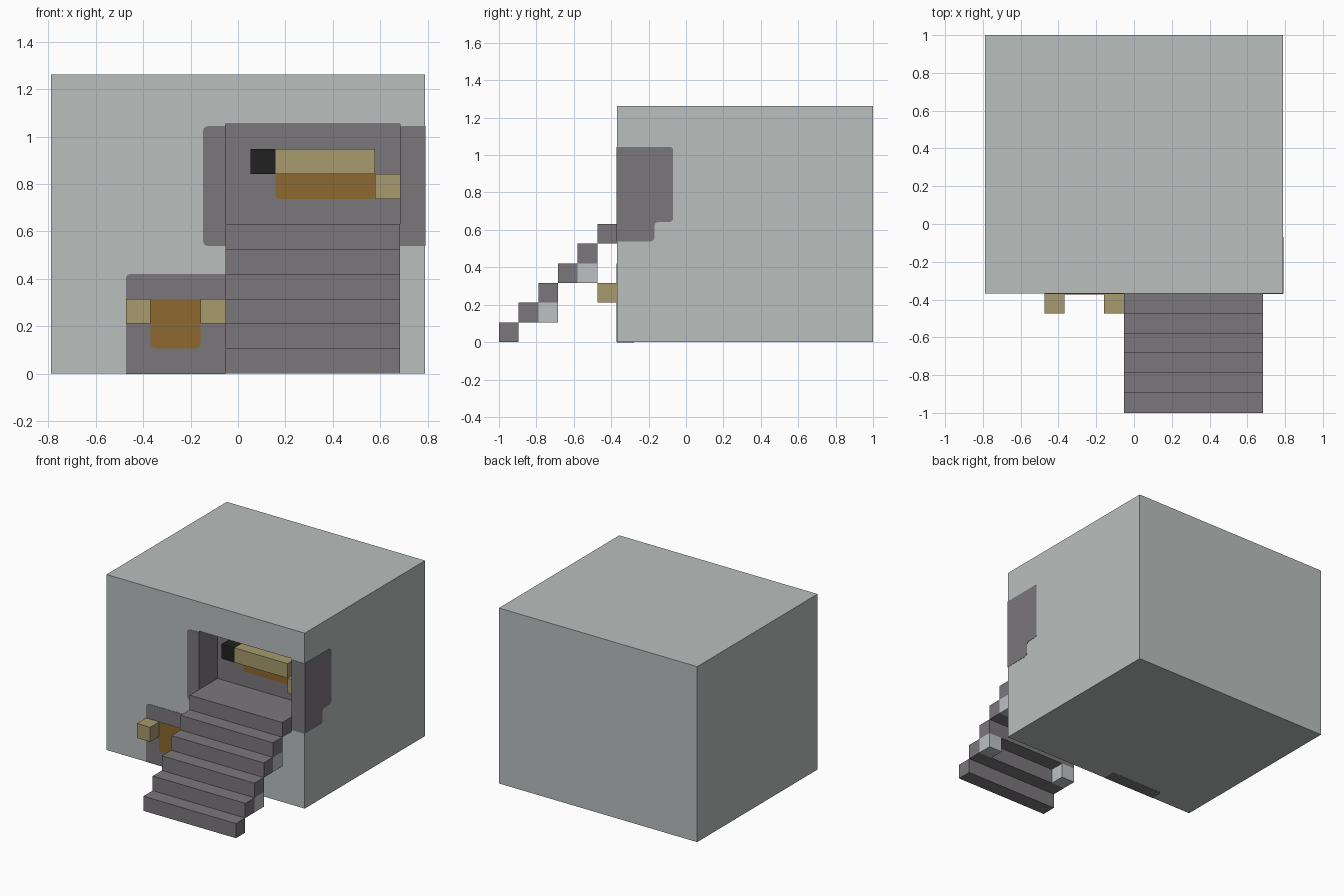
import bpy, bmesh
from mathutils import Vector

cube = bpy.data.objects.get("Cube")
if cube:
    bpy.data.objects.remove(cube, do_unlink=True)

U = 2 / 19  # one block of the modelling grid


def material(name, srgb):
    lin = [((c / 255 + 0.055) / 1.055) ** 2.4 for c in srgb] + [1]
    m = bpy.data.materials.new(name)
    m.use_nodes = True
    m.diffuse_color = lin
    bsdf = next(n for n in m.node_tree.nodes if n.type == 'BSDF_PRINCIPLED')
    bsdf.inputs["Base Color"].default_value = lin
    return m


wall = material("pale grey wall", (186, 191, 190))
stone = material("dark grey stone", (123, 119, 123))
support = material("light grey support", (190, 193, 196))
wood = material("tan wood", (167, 155, 109))
rust = material("brown stain", (142, 104, 49))
black = material("black", (33, 33, 33))


def finish(name, bm, mat):
    bmesh.ops.recalc_face_normals(bm, faces=bm.faces)
    mesh = bpy.data.meshes.new(name)
    bm.to_mesh(mesh)
    bm.free()
    mesh.materials.append(mat)
    obj = bpy.data.objects.new(name, mesh)
    bpy.context.scene.collection.objects.link(obj)
    return obj


def box(name, x, y, z, mat):
    """Box from (low, high) ranges in blocks."""
    bm = bmesh.new()
    bmesh.ops.create_cube(bm, size=1)
    for v in bm.verts:
        v.co = Vector([(r[0] + r[1]) / 2 + c * (r[1] - r[0])
                       for r, c in zip((x, y, z), v.co)]) * U
    return finish(name, bm, mat)


def plate(name, points, normal, rounded, mat, lift=0.002):
    """Thin painted plate with some rounded corners, points in blocks."""
    bm = bmesh.new()
    n = Vector(normal)
    verts = [bm.verts.new(Vector(p) * U + n * lift) for p in points]
    bm.faces.new(verts)
    if rounded:
        bmesh.ops.bevel(bm, geom=[verts[i] for i in rounded], offset=0.02,
                        segments=3, profile=0.5, affect='VERTICES')
    ext = bmesh.ops.extrude_face_region(bm, geom=bm.faces[:], use_keep_orig=True)
    moved = [g for g in ext["geom"] if isinstance(g, bmesh.types.BMVert)]
    bmesh.ops.translate(bm, verts=moved, vec=-n * 0.005)
    return finish(name, bm, mat)


def front_plate(name, x, z, rounded, mat, y=-3.5, lift=0.002):
    pts = [(x[0], y, z[0]), (x[1], y, z[0]), (x[1], y, z[1]), (x[0], y, z[1])]
    return plate(name, pts, (0, -1, 0), rounded, mat, lift)


# Main block with a doorway recess
body = box("main_block", (-7.5, 7.5), (-3.5, 9.5), (0, 12), wall)
cutter = box("recess_cutter", (-0.5, 6.5), (-5, -1.5), (6, 10), stone)
cutter.hide_render = True
mod = body.modifiers.new("recess", 'BOOLEAN')
mod.operation, mod.solver, mod.object = 'DIFFERENCE', 'EXACT', cutter
bpy.context.view_layer.objects.active = body
bpy.ops.object.modifier_apply(modifier=mod.name)
bpy.data.objects.remove(cutter, do_unlink=True)
if len(body.data.materials) < 2:
    body.data.materials.append(stone)
body.data.materials[1] = stone
for f in body.data.polygons:
    c = f.center / U
    f.material_index = int(-3.4 < c.y < -1.4 and abs(c.x) < 7)

# Stairs, with support blocks at both ends
stair = (-0.5, 6.5)
for i in range(6):
    y = -9.5 + i
    box(f"step_{i + 1}", stair, (y, y + 1), (i, i + 1), stone)
    if i in (2, 4):
        for side, x in (("right", -0.5), ("left", 5.5)):
            box(f"{side}_support_{i}", (x, x + 1), (y, y + 1), (i - 1, i), support)

# Rail and stain inside the recess
box("rail_end", (0.5, 1.5), (-2.5, -1.5), (8, 9), black)
box("rail", (1.5, 5.5), (-2.5, -1.5), (8, 9), wood)
box("rail_bracket", (5.5, 6.5), (-2.5, -1.5), (7, 8), wood)
front_plate("rail_stain", (1.5, 5.5), (7, 8), (0, 1), rust, y=-1.5)

# Pegs and stain beside the stairs
for side, x in (("right", -4.5), ("left", -1.5)):
    box(f"{side}_peg", (x, x + 1), (-4.5, -3.5), (2, 3), wood)
front_plate("lower_panel", (-4.5, -0.5), (0, 4), (3,), stone)
front_plate("peg_stain", (-3.5, -1.5), (1, 3), (0, 1), rust, lift=0.004)
plate("underside_panel", [(-4.5, -3.5, 0), (-4.5, -2.65, 0),
                          (-0.5, -2.65, 0), (-0.5, -3.5, 0)],
      (0, 0, -1), (1, 2), stone, lift=0.001)

# Stone surround of the recess, wrapping round the left side
front_plate("right_surround", (-1.4, -0.5), (5.12, 9.92), (0, 3), stone)
front_plate("left_surround", (6.5, 7.5), (5.12, 9.92), (), stone)
plate("side_surround", [(7.5, -3.5, 5.12), (7.5, -1.6, 5.12), (7.5, -1.6, 6.1),
                        (7.5, -0.65, 6.1), (7.5, -0.65, 9.92), (7.5, -3.5, 9.92)],
      (1, 0, 0), (1, 2, 3, 4), stone)
